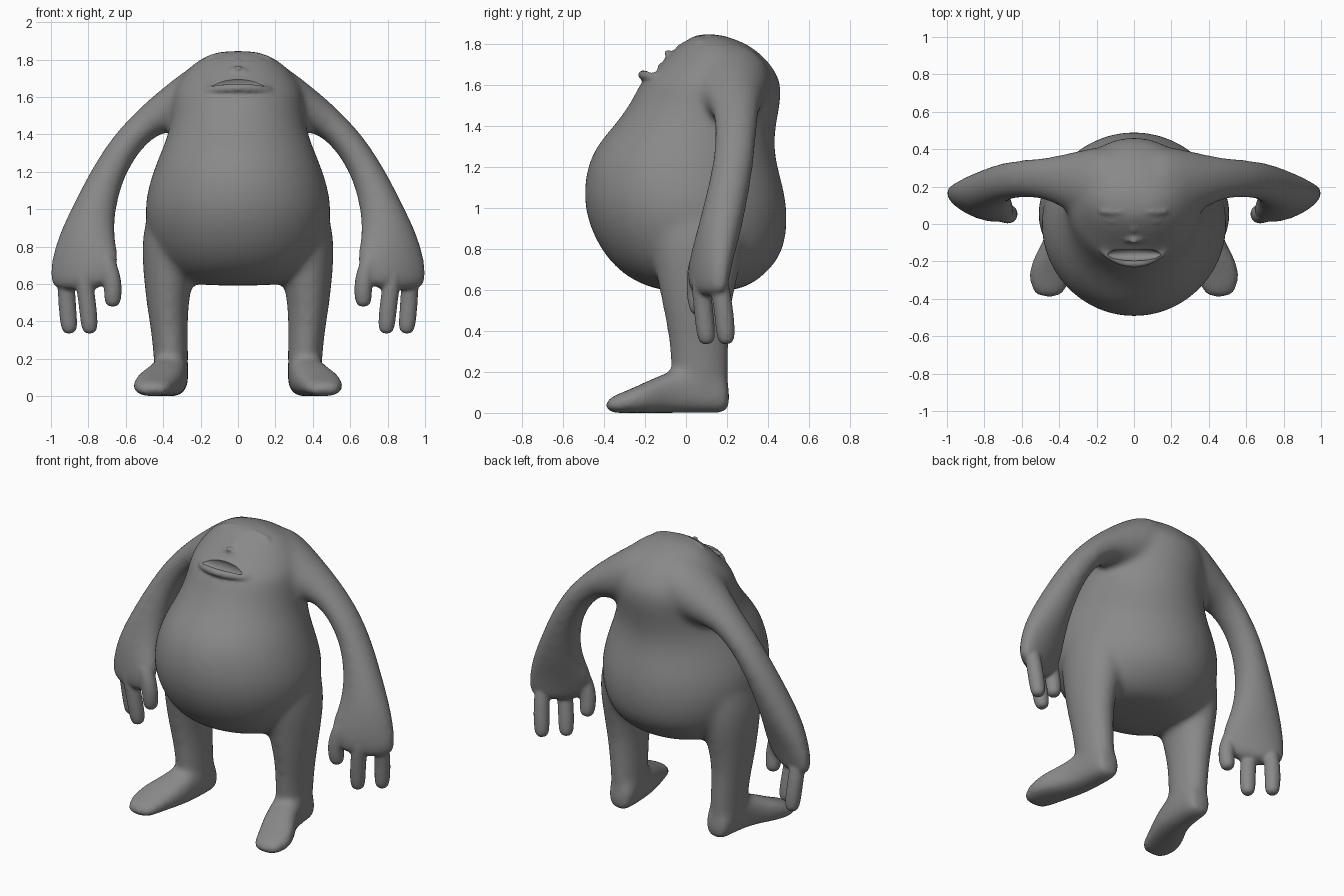
import bpy, bmesh, math
from mathutils import Vector as V

if "Cube" in bpy.data.objects:
    bpy.data.objects.remove(bpy.data.objects["Cube"])

N = 16
GROW = 1.027  # makes up for the shrinking of subdivided rings
bm = bmesh.new()


def spow(v, p):
    return math.copysign(abs(v) ** p, v)


def loft(sections, p=1.0):
    """Closed skin through rings given as (centre, axis u, axis v)."""
    rings = []
    for c, u, v in sections:
        ring = []
        for i in range(N):
            a = 2 * math.pi * i / N
            ring.append(bm.verts.new(V(c) + (V(u) * spow(math.cos(a), p) + V(v) * spow(math.sin(a), p)) * GROW))
        rings.append(ring)
    for r, q in zip(rings, rings[1:]):
        for i in range(N):
            j = (i + 1) % N
            bm.faces.new((r[i], r[j], q[j], q[i]))
    bm.faces.new(rings[0])
    bm.faces.new(rings[-1])


def tube(points, r):
    """Round tube with rounded ends."""
    pts = [V(p) for p in points]
    d0, d1 = (pts[0] - pts[1]).normalized(), (pts[-1] - pts[-2]).normalized()
    path = [(pts[0] + d0 * r * .7, .6 * r)] + [(p, r) for p in pts] + [(pts[-1] + d1 * r * .7, .6 * r)]
    secs = []
    for i, (p, rad) in enumerate(path):
        t = (path[min(i + 1, len(path) - 1)][0] - path[max(i - 1, 0)][0]).normalized()
        u = t.cross(V((0, 1, .3))).normalized()
        secs.append((p, u * rad, t.cross(u) * rad))
    loft(secs)


def blob(c, r):
    """Ellipsoid from stacked rings."""
    loft([((c[0], c[1], c[2] + r[2] * math.sin(a)), (r[0] * math.cos(a), 0, 0), (0, r[1] * math.cos(a), 0))
          for a in (-1.35, -.9, -.45, 0, .45, .9, 1.35)])


def finish(name):
    """Turn the collected geometry into an object and start afresh."""
    global bm
    bmesh.ops.recalc_face_normals(bm, faces=bm.faces)
    me = bpy.data.meshes.new(name)
    bm.to_mesh(me)
    bm.free()
    bm = bmesh.new()
    me.materials.append(grey)
    ob = bpy.data.objects.new(name, me)
    bpy.context.collection.objects.link(ob)
    m = ob.modifiers.new("round", 'SUBSURF')
    m.levels = m.render_levels = 2
    return ob


def remesh(ob, voxel, smooth):
    m = ob.modifiers.new("fuse", 'REMESH')
    m.mode, m.voxel_size, m.use_smooth_shade = 'VOXEL', voxel, True
    m = ob.modifiers.new("soften", 'SMOOTH')
    m.factor, m.iterations = .5, smooth


def boolean(ob, other, op):
    m = ob.modifiers.new(op.lower(), 'BOOLEAN')
    m.operation, m.object, m.solver = op, other, 'EXACT'
    other.hide_render = True
    other.hide_set(True)


grey = bpy.data.materials.new("dark_grey")
grey.diffuse_color = (.25, .25, .25, 1)
grey.use_nodes = True
grey.node_tree.nodes["Principled BSDF"].inputs["Base Color"].default_value = grey.diffuse_color

# Torso and head: z, half width, front y, back y
torso = [(.59, .2, -.08, .2), (.615, .3, -.19, .3), (.67, .38, -.3, .38), (.77, .45, -.4, .47),
         (.917, .495, -.475, .495), (1.06, .495, -.5, .485), (1.21, .45, -.48, .44),
         (1.317, .405, -.425, .427), (1.42, .365, -.33, .44), (1.54, .355, -.25, .465),
         (1.62, .35, -.22, .46), (1.69, .315, -.135, .42), (1.77, .25, -.06, .345),
         (1.815, .18, 0, .26), (1.848, .1, .05, .16)]
loft([((0, (f + b) / 2, z), (w, 0, 0), (0, (b - f) / 2, 0)) for z, w, f, b in torso])

# Shoulder and arm: inner x, z, y, outer x, z, y, half depth
arm = [(.02, 1.46, .2, .06, 1.835, .18, .22), (.17, 1.42, .2, .215, 1.79, .19, .22),
       (.285, 1.41, .22, .35, 1.69, .22, .165), (.41, 1.42, .245, .51, 1.56, .245, .11),
       (.52, 1.32, .245, .665, 1.4, .245, .1),
       (.6, 1.19, .23, .775, 1.23, .23, .1), (.645, 1.05, .19, .865, 1.06, .21, .105),
       (.67, .88, .12, .95, .88, .2, .107), (.635, .74, .05, .995, .74, .19, .09),
       (.655, .63, .03, 1.01, .63, .18, .075), (.74, .56, .06, .99, .56, .18, .055)]
# Leg: z, inner x, outer x, front y, back y
leg = [(1.15, .2, .42, -.15, .25), (.95, .2, .495, -.18, .28), (.8, .21, .515, -.17, .28),
       (.65, .235, .505, -.14, .25), (.5, .265, .49, -.11, .215), (.35, .27, .465, -.08, .207),
       (.2, .265, .45, -.075, .21), (.05, .27, .44, -.03, .2)]
# Foot: y, centre x, half width, height
foot = [(.215, .35, .065, .14), (.17, .35, .083, .22), (.05, .355, .09, .25), (-.08, .375, .1, .2),
        (-.18, .42, .12, .16), (-.27, .45, .117, .115), (-.34, .455, .1, .09), (-.4, .455, .065, .06)]

for s in (1, -1):
    secs = []
    for xi, zi, yi, xo, zo, yo, d in arm:
        a, b = V((s * xi, yi, zi)), V((s * xo, yo, zo))
        u = (b - a) / 2
        v = V((0, 1, 0))
        v = (v - u * (v.dot(u) / u.length_squared)).normalized() * d
        secs.append(((a + b) / 2, u, v))
    loft(secs)
    loft([((s * (i + o) / 2, (f + b) / 2, z), ((o - i) / 2, 0, 0), (0, (b - f) / 2, 0)) for z, i, o, f, b in leg])
    loft([((s * x, y, h / 2), (w, 0, 0), (0, 0, h / 2)) for y, x, w, h in foot], .75)
body = finish("creature_body")
remesh(body, .018, 16)

for s in (1, -1):
    # Two fingers and a thumb
    tube([(s * .92, .16, .64), (s * .915, .185, .5), (s * .902, .195, .365)], .047)
    tube([(s * .83, .07, .66), (s * .805, .085, .5), (s * .793, .1, .365)], .047)
    tube([(s * .71, .06, .74), (s * .666, .045, .62), (s * .67, .06, .51)], .048)
    # Closed eyelid, brow and nostril wing
    tube([(s * .055, .035, 1.795), (s * .1, .01, 1.787), (s * .15, .03, 1.775)], .022)
    tube([(s * .04, .07, 1.82), (s * .1, .065, 1.82), (s * .17, .07, 1.795)], .022)
    blob((s * .03, -.075, 1.735), (.022, .026, .022))
# Nose and lips
tube([(0, .03, 1.79), (0, -.04, 1.775), (0, -.088, 1.755)], .028)
low = [(-.18, -.12, 1.625), (-.145, -.16, 1.637), (-.08, -.2, 1.645), (0, -.215, 1.648),
       (.08, -.2, 1.645), (.145, -.16, 1.637), (.18, -.12, 1.625)]
tube(low, .024)
tube([(x * .97, -.12, 1.64 + .045 * (1 - (x / .18) ** 2)) for x, y, z in low], .02)
details = finish("fingers_and_face")
remesh(details, .008, 2)

# Mouth cavity cutter
blob((0, -.163, 1.668), (.15, .035, .045))
cavity = finish("mouth_cutter")

# One skin with fingers and face, then open the mouth
boolean(body, details, 'UNION')
remesh(body, .011, 3)
boolean(body, cavity, 'DIFFERENCE')
